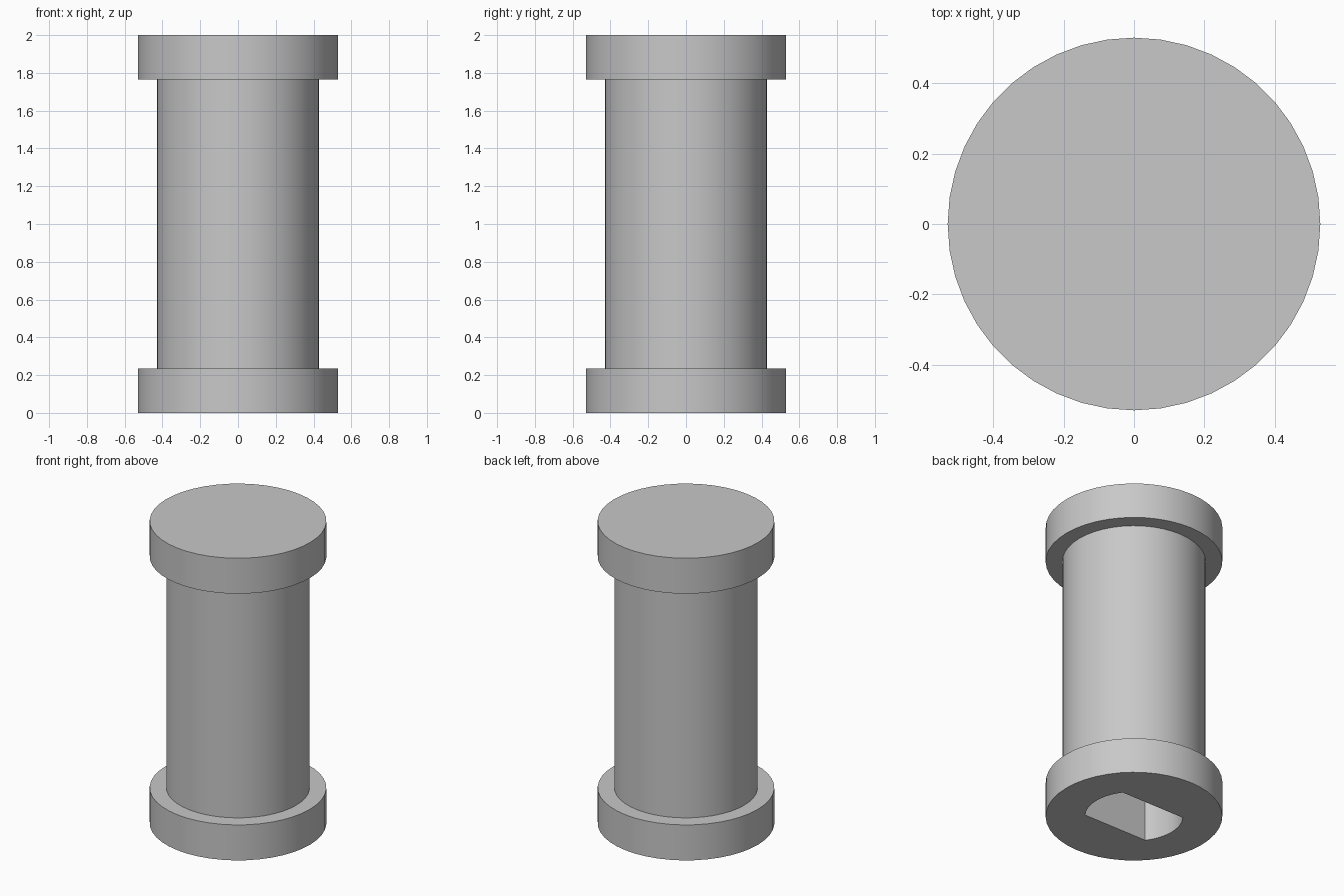
import bpy
import bmesh
import math

cube = bpy.data.objects.get("Cube")
if cube:
    bpy.data.objects.remove(cube, do_unlink=True)

SEGMENTS = 44
HEIGHT = 2.0
FLANGE_R, FLANGE_H = 0.53, 0.235
BARREL_R = 0.43
BORE_R, BORE_FLAT = 0.294, 0.176   # round bore with two flats facing front and back
BORE_TOP = HEIGHT - FLANGE_H

grey = bpy.data.materials.new("plain_grey")
grey.use_nodes = True
colour = (0.58, 0.58, 0.58, 1.0)
grey.diffuse_color = colour
grey.node_tree.nodes["Principled BSDF"].inputs["Base Color"].default_value = colour


def add_object(name, bm):
    bmesh.ops.recalc_face_normals(bm, faces=bm.faces)
    mesh = bpy.data.meshes.new(name)
    bm.to_mesh(mesh)
    bm.free()
    mesh.materials.append(grey)
    obj = bpy.data.objects.new(name, mesh)
    bpy.context.collection.objects.link(obj)
    return obj


def lathe(name, profile):
    """Stack rings of (radius, height) and cap both ends."""
    bm = bmesh.new()
    rings = []
    for r, z in profile:
        angles = [math.tau * i / SEGMENTS for i in range(SEGMENTS)]
        rings.append([bm.verts.new((r * math.cos(a), r * math.sin(a), z)) for a in angles])
    for low, high in zip(rings, rings[1:]):
        for i in range(SEGMENTS):
            j = (i + 1) % SEGMENTS
            bm.faces.new((low[i], low[j], high[j], high[i]))
    bm.faces.new(rings[0])
    bm.faces.new(rings[-1])
    return add_object(name, bm)


def double_d_prism(name, z0, z1, steps=12):
    """Prism whose outline is two arcs joined by two parallel flats."""
    half = math.asin(BORE_FLAT / BORE_R)
    bm = bmesh.new()
    outline = []
    for centre in (0, math.pi):
        for i in range(steps + 1):
            a = centre - half + 2 * half * i / steps
            outline.append(bm.verts.new((BORE_R * math.cos(a), BORE_R * math.sin(a), z0)))
    base = bm.faces.new(outline)
    top = bmesh.ops.extrude_face_region(bm, geom=[base])["geom"]
    moved = [v for v in top if isinstance(v, bmesh.types.BMVert)]
    bmesh.ops.translate(bm, verts=moved, vec=(0, 0, z1 - z0))
    return add_object(name, bm)


# Barrel with a flange at each end, turned as one piece
spool = lathe("flanged_barrel", [
    (FLANGE_R, 0), (FLANGE_R, FLANGE_H),
    (BARREL_R, FLANGE_H), (BARREL_R, HEIGHT - FLANGE_H),
    (FLANGE_R, HEIGHT - FLANGE_H), (FLANGE_R, HEIGHT)])

# Blind shaft bore cut up from the underside
cutter = double_d_prism("bore_cutter", -0.1, BORE_TOP)
cutter.hide_render = True
cut = spool.modifiers.new("shaft_bore", "BOOLEAN")
cut.operation = "DIFFERENCE"
cut.solver = "EXACT"
cut.object = cutter

bpy.ops.object.select_all(action="DESELECT")
spool.select_set(True)
bpy.context.view_layer.objects.active = spool
bpy.ops.object.modifier_apply(modifier=cut.name)
bpy.data.objects.remove(cutter, do_unlink=True)

bpy.ops.object.shade_smooth_by_angle(angle=math.radians(30))
